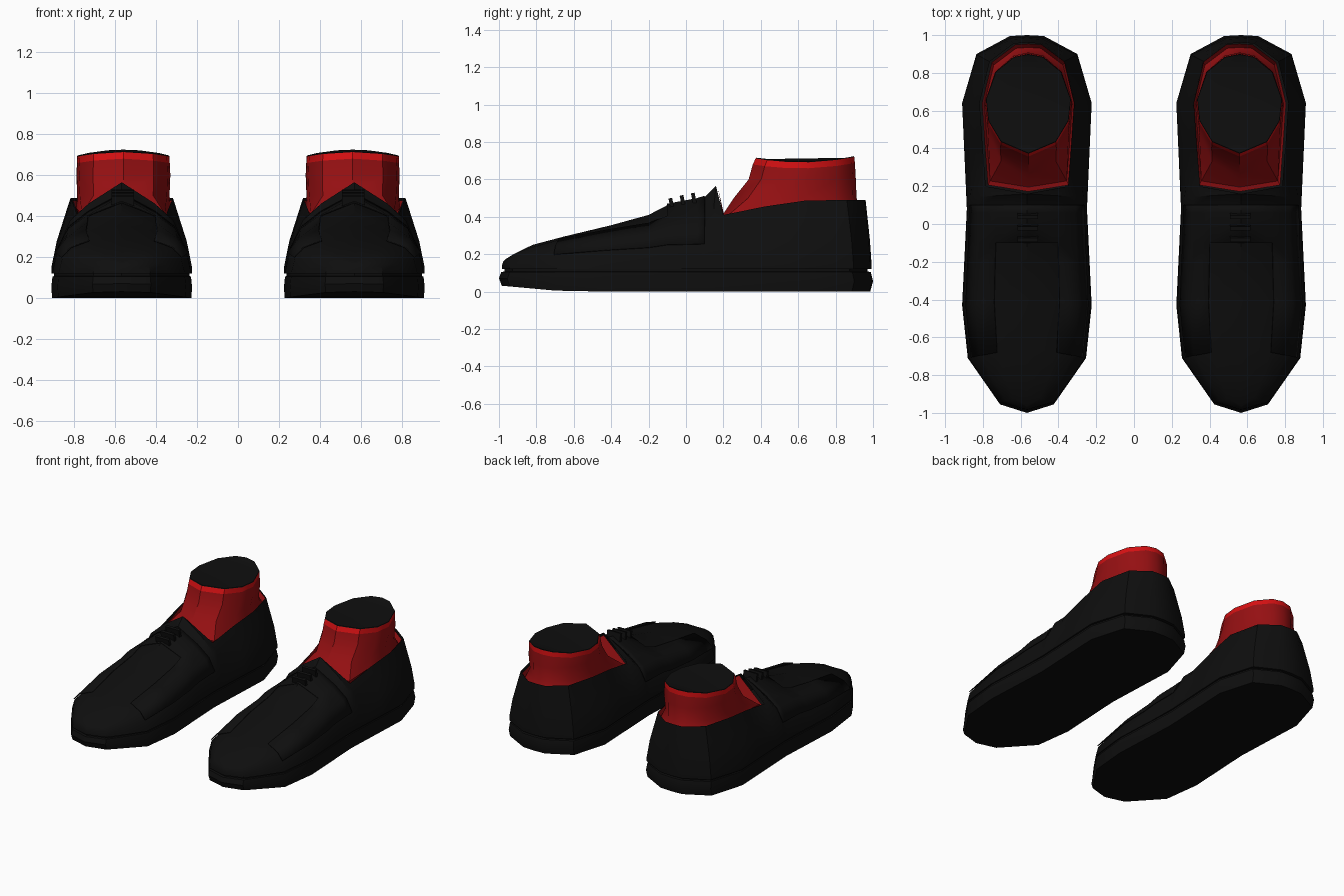
import bpy, bmesh, math
from mathutils import Vector

if "Cube" in bpy.data.objects:
    bpy.data.objects.remove(bpy.data.objects["Cube"])


def material(name, rgb):
    m = bpy.data.materials.new(name)
    m.diffuse_color = (*rgb, 1)
    m.use_nodes = True
    m.node_tree.nodes["Principled BSDF"].inputs["Base Color"].default_value = m.diffuse_color
    return m


BLACK = material("black leather", (0.0045, 0.0045, 0.0045))
RED = material("sock red", (0.30, 0.005, 0.006))
BRIGHT = material("cuff bright red", (0.65, 0.005, 0.006))
CX = 0.567  # distance of each shoe from the middle


def half_loft(name, rows, mat, shift=0.0, thick=0.0):
    """Loft rows of points on the x >= 0 half, mirror them, make a left and right object."""
    for side, label in ((-1, "left"), (1, "right")):
        bm = bmesh.new()
        for half in (1, -1):
            grid = [[bm.verts.new((side * (CX + shift + half * x), y, z)) for x, y, z in r]
                    for r in rows]
            for a, b in zip(grid, grid[1:]):
                for i in range(min(len(a), len(b)) - 1):
                    bm.faces.new((a[i], a[i + 1], b[i + 1], b[i]))
        bmesh.ops.remove_doubles(bm, verts=bm.verts, dist=0.0005)
        bmesh.ops.recalc_face_normals(bm, faces=bm.faces)
        # open shells: make the average normal point away from the shoe axis
        c = Vector((side * CX, 0.3 if name != "sock" else 0.6, 0.2))
        if sum((f.calc_center_median() - c).dot(f.normal) * f.calc_area() for f in bm.faces) < 0:
            bmesh.ops.reverse_faces(bm, faces=bm.faces)
        me = bpy.data.meshes.new(f"{label}_{name}")
        bm.to_mesh(me)
        bm.free()
        me.materials.append(mat)
        me.shade_smooth()
        me.set_sharp_from_angle(angle=math.radians(35))
        ob = bpy.data.objects.new(me.name, me)
        bpy.context.collection.objects.link(ob)
        if thick:
            s = ob.modifiers.new("thickness", "SOLIDIFY")
            s.thickness, s.offset = thick, 0


# ---- sole: outline swept through a few heights, toe slightly lifted
OUTLINE = [(0, -1.0), (.142, -.955), (.313, -.71), (.343, -.43), (.318, .08),
           (.343, .64), (.267, .90), (.09, .995), (0, 1.0)]
rows = []
for x, y in OUTLINE:
    lift = max(0, -y - .65) * .09
    rows.append([(0, y * .97, lift)]
                + [(x * s, y * t, z) for s, t, z in (
                    (.99, .985, lift), (1, 1, .055 + lift * .5), (.985, .988, .105),
                    (.965, .97, .107), (.965, .97, .125))]
                + [(0, y * .97, .125)])
half_loft("sole", rows, BLACK)

# ---- upper: front ribs rise to the centre ridge, rear ribs rise to the rim
FRONT = [  # base x, base y, ridge y, ridge z
    (0, -.985, -.945, .18), (.14, -.945, -.90, .21), (.222, -.835, -.82, .25),
    (.308, -.71, -.65, .295), (.338, -.43, -.40, .355), (.328, -.20, -.20, .41),
    (.322, -.10, -.10, .462), (.318, .06, .06, .492), (.318, .10, .10, .505),
    (.319, .14, .16, .565)]
REAR = [  # base x, base y, rim x, rim y, rim z
    (.322, .20, .218, .20, .41), (.333, .42, .235, .42, .455), (.343, .64, .25, .64, .487),
    (.265, .895, .197, .86, .49), (.09, .985, .07, .955, .49), (0, .992, 0, .96, .49)]
ribs = []
for x, y, ty, tz in FRONT:
    k = min(1, max(0, (y + .5) / .6))      # domed toe blending to a peaked instep
    h = tz - .12
    prof = [(1, 0), (.99, .08)] + [(w, a + (b - a) * k) for w, a, b in (
        (.94, .42, .34), (.79, .70, .58), (.50, .89, .77), (0, 1, 1))]
    ribs.append([(0, y, .12)] + [(x * w, y + (ty - y) * (1 - w), .12 + h * f) for w, f in prof])
for x, y, rx, ry, rz in REAR:
    ribs.append([(0, y, .12)] + [
        (x + (rx - x) * t, y + (ry - y) * t, .12 + (rz - .12) * f)
        for t, f in ((0, 0), (0, .08), (.28, .43), (.62, .70), (.82, .86), (1, 1))])
half_loft("upper", ribs, BLACK)

# ---- lace facing: thin raised overlay following the instep ribs
facing = []
for i in range(3, 9):
    last = 6 if i < 6 else 7
    facing.append([(x * 1.012 + (.002 if x else 0), y, z + .005) for x, y, z in ribs[i][3:last]])
half_loft("lace_facing", facing, BLACK, thick=.006)

# ---- sock: lining under the rim, then narrowing to the ankle
ANGLES = [0, 40, 70, 95, 130, 160, 180]
RIM = [(0, .165, .565)] + [r[2:] for r in REAR]


def ankle(a, front, back, rx, z):
    a = math.radians(a)
    return (rx * math.sin(a), (front + back) / 2 - (back - front) / 2 * math.cos(a), z)


sock, cuff, cap = [], [], []
for (x, y, z), a in zip(RIM, ANGLES):
    c2 = math.cos(math.radians(a)) ** 2
    tilt = -.004 * math.cos(math.radians(a))
    top = .695 + .025 * c2 + tilt
    hem = ankle(a, .357, .903, .227, top - .036)
    edge = ankle(a, .372, .90, .226, top - .004)
    lid = ankle(a, .376, .898, .224, top)
    sock.append([(x * .985, .6 + (y - .6) * .985, z - .012),
                 (x * .93, .6 + (y - .6) * .93, .41 if a < 60 else z - .05),
                 ankle(a, .255, .912, .226, .50),
                 ankle(a, .335, .908, .230, .60), hem])
    cuff.append([hem, edge])
    cap.append([edge, lid, (0, lid[1], .712 + tilt if 0 < a < 180 else lid[2])])
half_loft("sock", sock, RED, shift=-.008)
half_loft("sock_cuff", cuff, BRIGHT, shift=-.008)
half_loft("ankle_cap", cap, BLACK, shift=-.008)

# ---- laces: short bars across the ridge
for n, (y, z) in enumerate(((-.078, .470), (-.018, .485), (.042, .498))):
    for side, label in ((-1, "left"), (1, "right")):
        bpy.ops.mesh.primitive_cube_add(size=1, location=(side * (CX - .004), y, z))
        ob = bpy.context.object
        ob.name = f"{label}_lace_{n + 1}"
        ob.scale = (.11, .02, .06)
        ob.rotation_euler.x = math.radians(12)
        ob.data.materials.append(BLACK)
